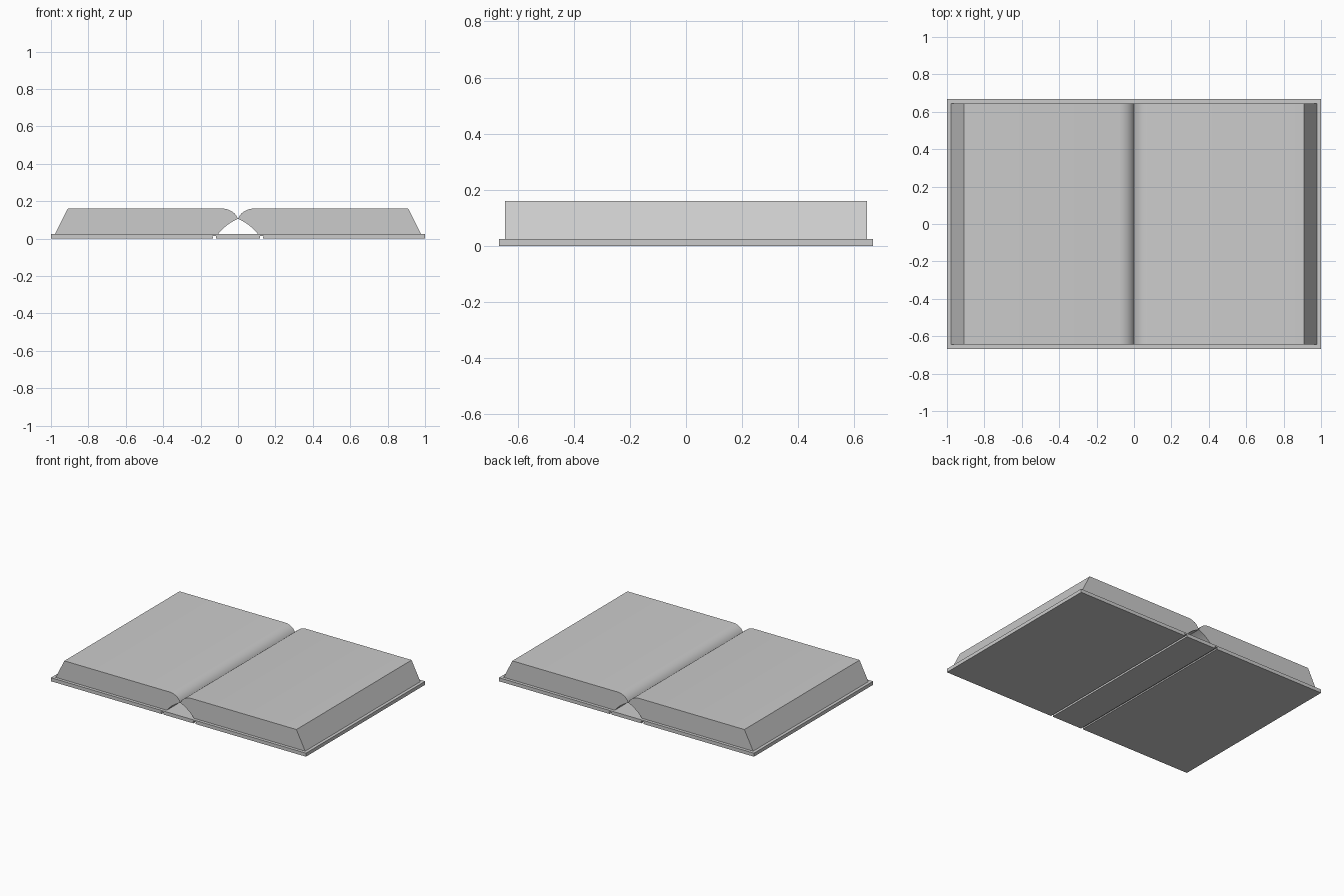
import bpy
import bmesh
from math import radians

if "Cube" in bpy.data.objects:
    bpy.data.objects.remove(bpy.data.objects["Cube"])


def extrude_profile(name, points, half_depth):
    """Extrude a closed x-z outline symmetrically along y."""
    bm = bmesh.new()
    face = bm.faces.new([bm.verts.new((x, -half_depth, z)) for x, z in points])
    res = bmesh.ops.extrude_face_region(bm, geom=[face])
    verts = [v for v in res["geom"] if isinstance(v, bmesh.types.BMVert)]
    bmesh.ops.translate(bm, vec=(0, 2 * half_depth, 0), verts=verts)
    bmesh.ops.recalc_face_normals(bm, faces=bm.faces)
    mesh = bpy.data.meshes.new(name)
    bm.to_mesh(mesh)
    bm.free()
    obj = bpy.data.objects.new(name, mesh)
    bpy.context.collection.objects.link(obj)
    bpy.context.view_layer.objects.active = obj
    obj.select_set(True)
    bpy.ops.object.shade_smooth_by_angle(angle=radians(30))
    obj.select_set(False)
    return obj


def mirrored(points, side):
    return [(side * x, z) for x, z in points]


# Hard cover: two boards and a spine joined by thin hinges over grooves
half = [(0.118, 0.0), (0.116, 0.015), (0.138, 0.015), (0.132, 0.0),
        (1.0, 0.0), (1.0, 0.025)]
extrude_profile("cover", half + mirrored(half[::-1], -1), 0.667)

# Page blocks: slanted fore edge, rounded gutter and arched back
pages = [(0.978, 0.025), (0.91, 0.16), (0.075, 0.16), (0.055, 0.156),
         (0.035, 0.147), (0.018, 0.134), (0.007, 0.119), (0.0, 0.106),
         (0.022, 0.095), (0.05, 0.078), (0.075, 0.058),
         (0.095, 0.038), (0.106, 0.025)]
for side, name in ((-1, "left_pages"), (1, "right_pages")):
    extrude_profile(name, mirrored(pages, side), 0.645)
